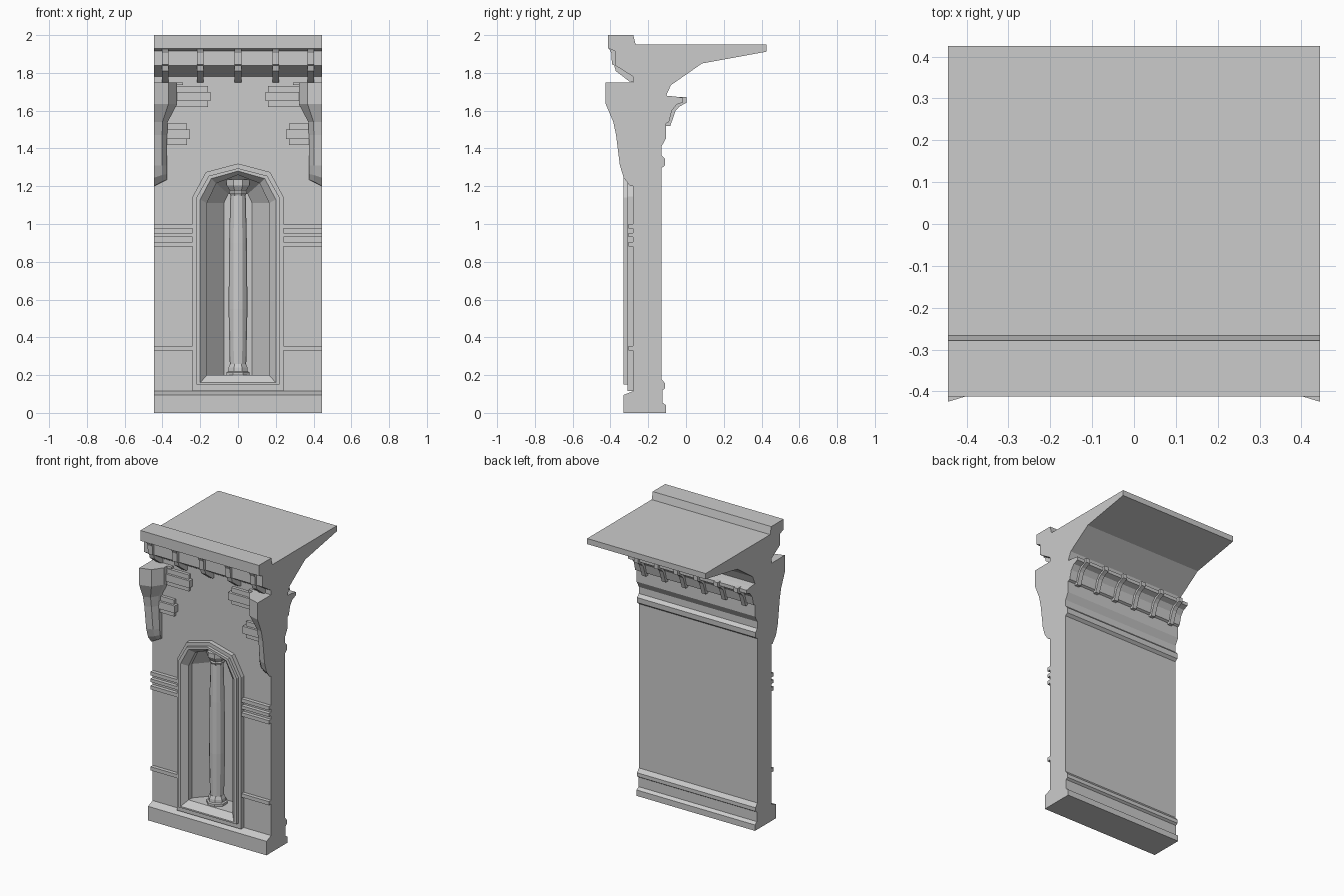
import bpy, bmesh, math

if "Cube" in bpy.data.objects:
    bpy.data.objects.remove(bpy.data.objects["Cube"])

HW = 0.445    # half width of the wall section


def finish(bm, name):
    bmesh.ops.remove_doubles(bm, verts=bm.verts, dist=1e-5)
    bmesh.ops.recalc_face_normals(bm, faces=bm.faces)
    me = bpy.data.meshes.new(name)
    bm.to_mesh(me)
    bm.free()
    ob = bpy.data.objects.new(name, me)
    bpy.context.collection.objects.link(ob)
    return ob


def loft(name, rings, closed=False, mirror=False):
    """Skin a list of equal-length point rings; cap the ends or close the loop."""
    bm = bmesh.new()
    for s in ((1, -1) if mirror else (1,)):
        vs = [[bm.verts.new((s * x, y, z)) for x, y, z in r] for r in rings]
        n = len(rings[0])
        pairs = list(zip(vs, vs[1:])) + ([(vs[-1], vs[0])] if closed else [])
        for a, b in pairs:
            for i in range(n):
                bm.faces.new((a[i], a[(i + 1) % n], b[(i + 1) % n], b[i]))
        if not closed:
            bm.faces.new(vs[0])
            bm.faces.new(vs[-1])
    return finish(bm, name)


def slab(name, profile, x0, x1, mirror=False):
    """Extrude a (y, z) profile along x."""
    return loft(name, [[(x, y, z) for y, z in profile] for x in (x0, x1)], mirror=mirror)


def box(name, x0, x1, y0, y1, z0, z1, mirror=True):
    return slab(name, [(y0, z0), (y1, z0), (y1, z1), (y0, z1)], x0, x1, mirror)


def arch(y, hw, zb, spring, shoulder, zs, top):
    """Faceted arch outline at depth y."""
    half = [(hw, zb), (hw, spring), (shoulder, zs)]
    return ([(x, y, z) for x, z in half] + [(0, y, top)]
            + [(-x, y, z) for x, z in reversed(half)])


# Wall: side profile from front foot round the back to the cornice
wall = slab("wall", [
    (-.33, 0), (-.105, 0), (-.105, .04), (-.125, .055), (-.125, .12), (-.11, .13),
    (-.11, .155), (-.13, .18), (-.13, 1.295), (-.112, 1.31), (-.11, 1.345),
    (-.13, 1.365), (-.13, 1.41), (-.105, 1.455), (-.105, 1.68), (-.08, 1.735),
    (.085, 1.85), (.425, 1.912), (.425, 1.95), (-.267, 1.95), (-.279, 2),
    (-.412, 2), (-.412, 1.93), (-.375, 1.915), (-.375, 1.84), (-.28, 1.78),
    (-.28, .115), (-.33, .095)], -HW, HW)

# Niche cut into the wall
cutter = loft("niche_cutter", [
    arch(-.40, .165, .2, 1.11, .115, 1.215, 1.26),
    arch(-.26, .165, .2, 1.11, .115, 1.215, 1.26),
    arch(-.16, .075, .2, 1.11, .052, 1.16, 1.18)])
mod = wall.modifiers.new("niche", "BOOLEAN")
mod.object = cutter
mod.operation = "DIFFERENCE"
mod.solver = "EXACT"
bpy.context.view_layer.objects.active = wall
bpy.ops.object.modifier_apply(modifier=mod.name)
bpy.data.objects.remove(cutter)

# Stepped frame round the niche
loft("niche_frame", [
    arch(-.28, .24, .115, 1.145, .17, 1.275, 1.32),
    arch(-.31, .24, .115, 1.145, .17, 1.275, 1.32),
    arch(-.31, .22, .15, 1.14, .155, 1.255, 1.295),
    arch(-.33, .22, .15, 1.14, .155, 1.255, 1.295),
    arch(-.33, .20, .16, 1.13, .142, 1.24, 1.28),
    arch(-.295, .165, .2, 1.11, .115, 1.215, 1.26),
    arch(-.28, .165, .2, 1.11, .115, 1.215, 1.26)], closed=True)


# Column: square-ish base and capital, twelve-sided shaft
def turned(name, profile, sides, phase=0.0):
    rings = []
    for r, z in profile:
        angs = [2 * math.pi * (i + phase) / sides for i in range(sides)]
        rings.append([(r * math.cos(a), -.225 + r * math.sin(a), z) for a in angs])
    return loft(name, rings)


turned("column_shaft", [(.043, .24), (.05, .55), (.047, .9), (.04, 1.18)], 12)
turned("column_base", [(.066, .195), (.066, .215), (.056, .22), (.054, .24), (.046, .26)], 8, .5)
turned("column_capital", [(.042, 1.15), (.05, 1.165), (.046, 1.175), (.065, 1.205),
                          (.065, 1.235)], 8, .5)

# String courses on both sides of the niche
for z0, z1 in ((.33, .355), (.88, .905), (.93, .952), (.975, 1.0)):
    box("string_course", .24, HW, -.305, -.28, z0, z1)


# Half-octagonal corner corbels
def corbel_ring(z, front, inner, drop=0.0):
    d = HW - inner
    return [(HW, -.28, z - drop), (HW, front, z - drop),
            (HW - d * .62, front + .16 * (-.28 - front), z - drop * .3),
            (inner, front + .62 * (-.28 - front), z), (inner, -.28, z)]


loft("corner_corbel", [
    corbel_ring(1.235, -.295, .375, .035), corbel_ring(1.265, -.33, .375, .02),
    corbel_ring(1.31, -.35, .375), corbel_ring(1.47, -.37, .375),
    corbel_ring(1.54, -.385, .372), corbel_ring(1.635, -.425, .322),
    corbel_ring(1.75, -.425, .322)], mirror=True)
box("corbel_cap_stone", .29, .33, -.30, -.28, 1.735, 1.75)

# Raised stones beside the corbels
for inner, outer, z in ((.145, .335, 1.675), (.255, .385, 1.475)):
    box("stone_middle", inner, outer, -.315, -.28, z - .025, z + .025)
    box("stone_outer", inner + .015, outer, -.30, -.28, z - .056, z + .056)

# Front cornice blocks
for x in (-.385, -.2, 0, .2, .385):
    slab("cornice_block", [(-.28, 1.75), (-.30, 1.755), (-.372, 1.81), (-.38, 1.84),
                           (-.392, 1.845), (-.395, 1.905), (-.41, 1.935), (-.28, 1.935)],
         x - .0175, x + .0175)

# Back ledge and its brackets
slab("back_ledge", [(-.11, 1.53), (-.09, 1.54), (-.075, 1.60), (-.05, 1.632), (-.015, 1.645),
                    (-.015, 1.668), (-.06, 1.675), (-.11, 1.68)], -HW, HW)
for x in (.075, .225, .375):
    slab("ledge_bracket", [(-.11, 1.52), (-.083, 1.52), (-.055, 1.60), (-.035, 1.622),
                           (.003, 1.642), (.003, 1.672), (-.03, 1.672), (-.11, 1.66)],
         x - .015, x + .015, mirror=True)
